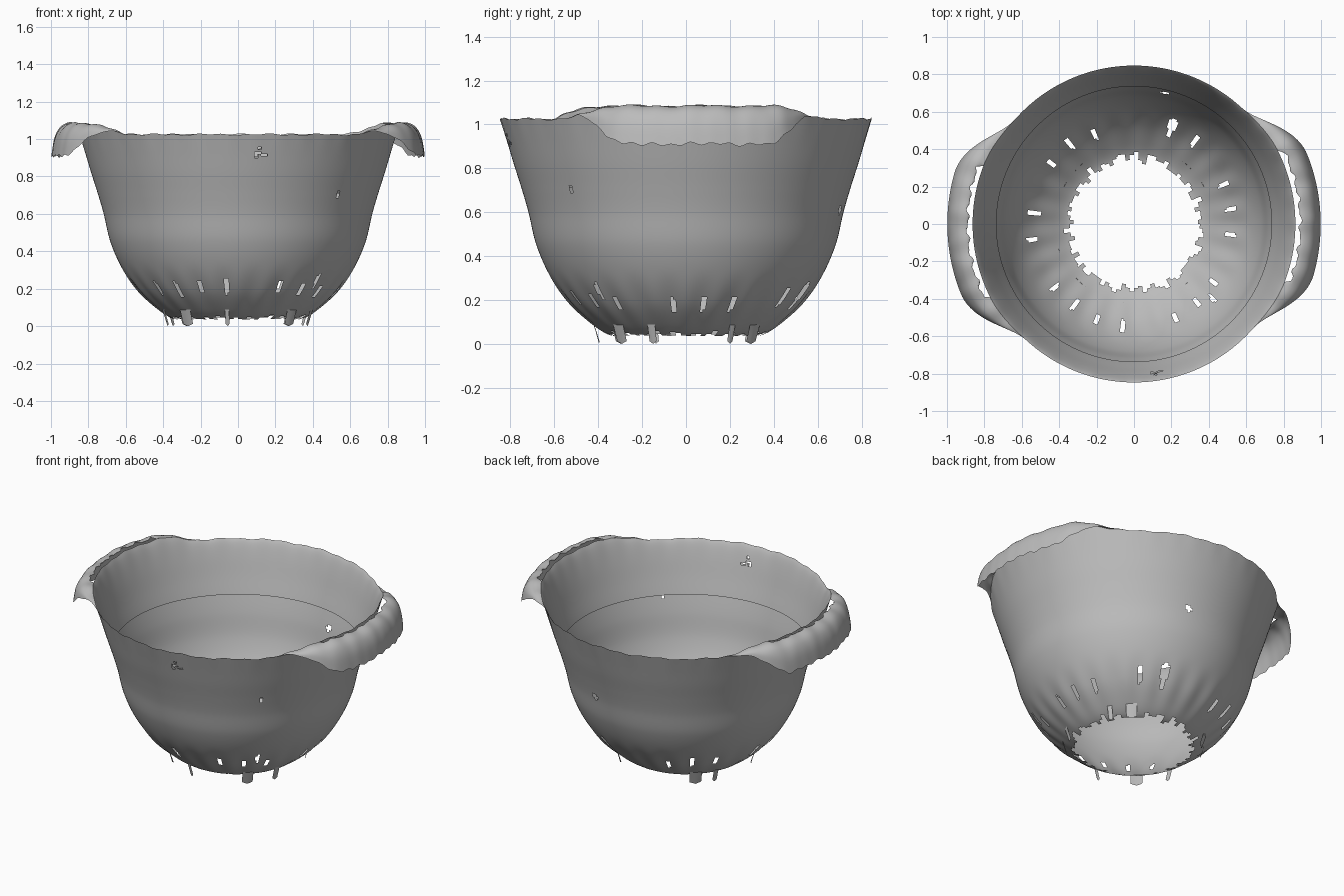
import bpy, bmesh, math, random

random.seed(4)
cube = bpy.data.objects.get("Cube")
if cube:
    bpy.data.objects.remove(cube, do_unlink=True)

grey = bpy.data.materials.new("plain_grey")
grey.use_nodes = True
grey.diffuse_color = (0.5, 0.5, 0.5, 1)
grey.node_tree.nodes["Principled BSDF"].inputs["Base Color"].default_value = (0.5, 0.5, 0.5, 1)

HANDLE_TURN = 3     # degrees the handle axis is turned from x
SEGMENTS = 288


def smoothstep(t):
    t = min(1, max(0, t))
    return t * t * (3 - 2 * t)


def spline(points, t):
    """Smooth curve through 2D points, t from 0 to 1."""
    n = len(points) - 1
    i = min(int(t * n), n - 1)
    f = t * n - i
    a, b, c, d = (points[min(max(i + k, 0), n)] for k in (-1, 0, 1, 2))
    return [0.5 * (2 * q + (s - p) * f + (2 * p - 5 * q + 4 * s - e) * f * f
                   + (3 * q - p - 3 * s + e) * f ** 3)
            for p, q, s, e in zip(a, b, c, d)]


def polar(deg, r, z):
    a = math.radians(deg)
    return (r * math.cos(a), r * math.sin(a), z)


def sheet(name, place, angles, rows, closed=False, keep=None, flip=False):
    """Grid of quads; place(angle, t) gives radius and height."""
    bm = bmesh.new()
    grid = [[(a, *place(a, j / rows)) for j in range(rows + 1)] for a in angles]
    verts = [[bm.verts.new(polar(*p)) for p in col] for col in grid]
    n = len(angles)
    for i in range(n if closed else n - 1):
        k = (i + 1) % n
        for j in range(rows):
            if keep and not keep(*grid[i][j]):
                continue
            quad = [verts[i][j], verts[k][j], verts[k][j + 1], verts[i][j + 1]]
            bm.faces.new(quad[::-1] if flip else quad).smooth = True
    bmesh.ops.delete(bm, geom=[v for v in bm.verts if not v.link_faces], context="VERTS")
    mesh = bpy.data.meshes.new(name)
    bm.to_mesh(mesh)
    bm.free()
    mesh.materials.append(grey)
    obj = bpy.data.objects.new(name, mesh)
    bpy.context.collection.objects.link(obj)
    return obj


# Bowl wall: round belly, soft crease, flaring upper band, rim lifted at the handles
PROFILE = [(.29, .03), (.36, .045), (.44, .1), (.535, .19), (.62, .31), (.682, .45),
           (.718, .6), (.75, .71), (.785, .82), (.815, .92), (.847, 1.025)]


def from_handle(deg):
    return abs((deg - HANDLE_TURN + 90) % 180 - 90)


def wall(deg, t):
    r, z = spline(PROFILE, t)
    top = min(1, max(0, (z - .85) / .175)) ** 2
    lift = smoothstep((46 - from_handle(deg)) / 22) * top
    a = math.radians(deg)
    wobble = .003 * (math.sin(17 * a) + math.sin(41 * a + 1)) * top
    ribs = .004 * math.cos(24 * a) * smoothstep(1 - abs(z - .18) / .17)
    return r + .016 * lift + ribs, z + .055 * lift + wobble


# Drain slots around the belly, some of them closed
CLOSED_SLOTS = {2, 5, 6, 10, 13, 18, 22}
SLOTS = [(8 + 15 * k, random.uniform(.17, .21), random.uniform(.011, .017),
          random.uniform(.03, .045)) for k in range(24) if k not in CLOSED_SLOTS]
SLOTS += [(68, .23, .026, .05), (316, .24, .011, .04)]
# Small holes higher up and wear on the front
SLOTS += [(-45, .7, .016, .014), (76, .6, .022, .018)]
SLOTS += [(random.uniform(-85, -77), random.uniform(.87, .95), .014, .007) for _ in range(4)]

EDGE = [.348 + .014 * math.sin(k * 1.7) + random.uniform(-.016, .022)
        for k in range(SEGMENTS // 3)]


def wall_kept(deg, r, z):
    if r < EDGE[int(deg / 360 * len(EDGE)) % len(EDGE)]:
        return False
    for angle, height, half_width, half_height in SLOTS:
        across = math.radians((deg - angle + 180) % 360 - 180) * r
        if (across / half_width) ** 2 + ((z - height) / half_height) ** 2 < 1:
            return False
    return True


round_angles = [360 * i / SEGMENTS for i in range(SEGMENTS)]
sheet("bowl_wall", wall, round_angles, 90, closed=True, keep=wall_kept)


# Inner lining of the upper band, meeting the wall at the rim
def lining(deg, t):
    r, z = wall(deg, .7 + .3 * t)
    return r - .014 * (1 - t ** 8), z


sheet("inner_lining", lining, round_angles, 24, closed=True, flip=True,
      keep=lambda deg, r, z: z < .75 or wall_kept(deg, r, z))

# Curled grips on both sides, torn from the rim along the middle
GRIP = [(0, 0), (.045, .004), (.09, -.022), (.12, -.08), (.135, -.17)]


def grip(deg, t):
    r, z = wall(deg, 1)
    d = from_handle(deg)
    size = smoothstep((44 - d) / 25)
    out, drop = spline(GRIP, t)
    a = math.radians(deg)
    torn = (.026 + .007 * math.sin(50 * a) + .005 * math.sin(93 * a)) if d < 24 else 0
    ragged = .006 * math.sin(70 * a) * t ** 4
    return r + max(out * size, torn), z + (drop + ragged) * size ** 2


for name, centre in (("left_grip", HANDLE_TURN), ("right_grip", 180 + HANDLE_TURN)):
    sheet(name, grip, [centre - 44 + i for i in range(89)], 16, flip=True)

# Broken remains of the foot ring
for k, (angle, width) in enumerate([(48, 9), (133, 10), (228, 10), (313, 9),
                                    (150, 4), (200, 4), (262, 3), (338, 5), (30, 4)]):
    sheet("foot_piece_%d" % (k + 1),
          lambda deg, t, c=angle, w=width: (.40 + .025 * t,
                                            .09 * t + .012 * (1 - t) * abs(deg - c) / w * 2),
          [angle + width * (i / 4 - .5) for i in range(5)], 4)
